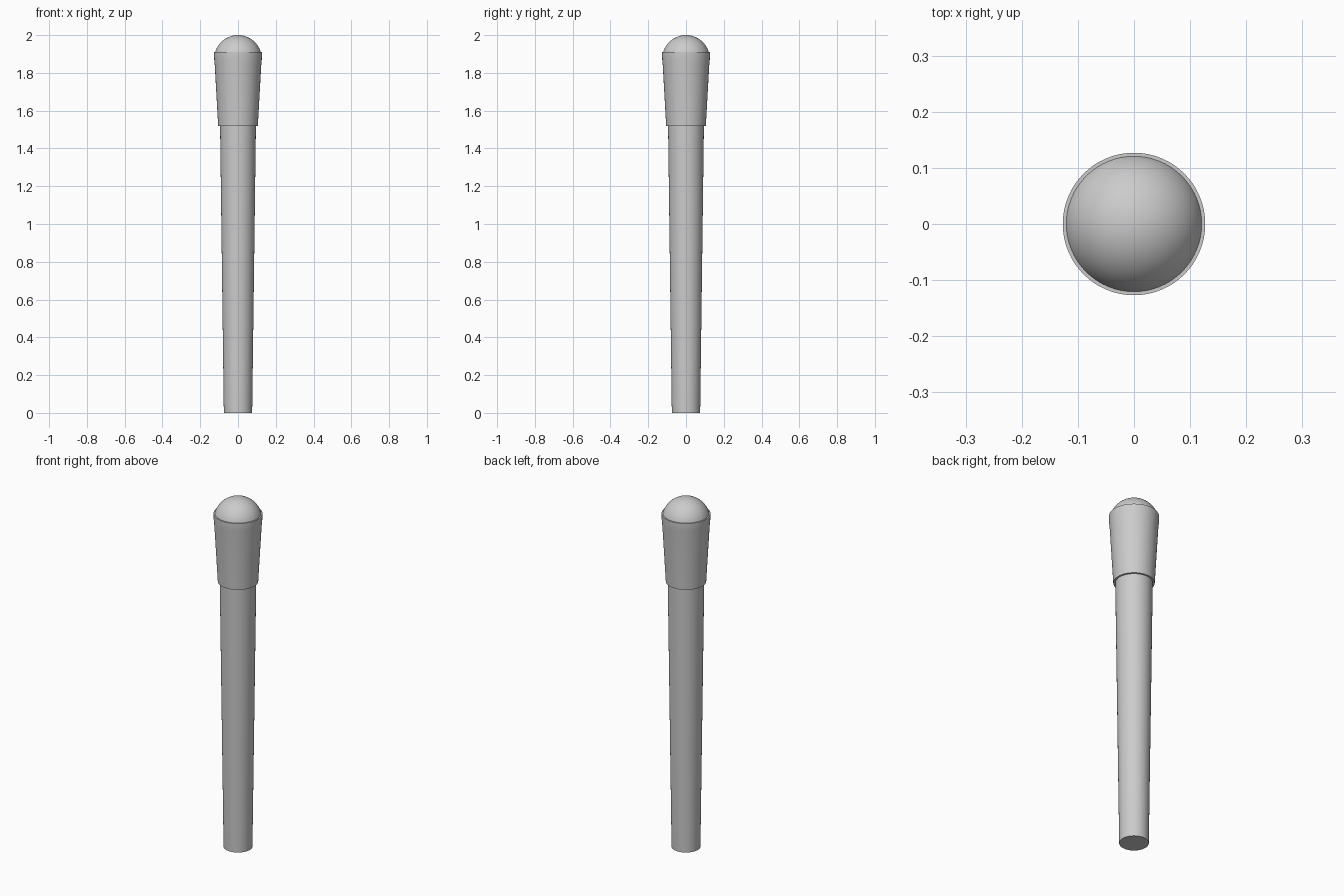
import bpy
import math

SEGMENTS = 64

cube = bpy.data.objects.get("Cube")
if cube:
    bpy.data.objects.remove(cube)

grey = bpy.data.materials.new("plain_grey")
grey.use_nodes = True
colour = (0.6, 0.6, 0.6, 1)
grey.diffuse_color = colour
grey.node_tree.nodes["Principled BSDF"].inputs["Base Color"].default_value = colour


def lathe(name, profile):
    """Spin a (radius, height) profile, listed bottom to top, about the z axis."""
    verts, faces, rings = [], [], []
    for radius, z in profile:
        start = len(verts)
        count = SEGMENTS if radius > 0 else 1
        for i in range(count):
            a = math.tau * i / SEGMENTS
            verts.append((radius * math.cos(a), radius * math.sin(a), z))
        rings.append([start + i % count for i in range(SEGMENTS)])
    for low, high in zip(rings, rings[1:]):
        for i in range(SEGMENTS):
            j = (i + 1) % SEGMENTS
            face = dict.fromkeys((low[i], low[j], high[j], high[i]))
            faces.append(tuple(face))
    mesh = bpy.data.meshes.new(name)
    mesh.from_pydata(verts, [], faces)
    mesh.materials.append(grey)
    obj = bpy.data.objects.new(name, mesh)
    bpy.context.collection.objects.link(obj)
    bpy.ops.object.select_all(action="DESELECT")
    obj.select_set(True)
    bpy.context.view_layer.objects.active = obj
    bpy.ops.object.shade_smooth_by_angle(angle=math.radians(35))
    return obj


# Long tapered shaft, closed at the foot
lathe("shaft", [(0, 0), (0.075, 0), (0.095, 1.53), (0, 1.53)])

# Flared grip sleeve with a softly rounded collar and a narrow top lip
lathe("grip_sleeve", [(0.09, 1.52), (0.105, 1.52), (0.123, 1.84), (0.1255, 1.865),
                      (0.127, 1.89), (0.127, 1.91), (0.115, 1.91)])

# Domed end cap
RADIUS, CENTRE, STEPS = 0.126, 1.874, 14
dome = []
for k in range(STEPS + 1):
    a = math.radians(10 + 80 * k / STEPS)
    r = RADIUS * math.cos(a) if k < STEPS else 0
    dome.append((r, CENTRE + RADIUS * math.sin(a)))
lathe("dome_cap", dome)
